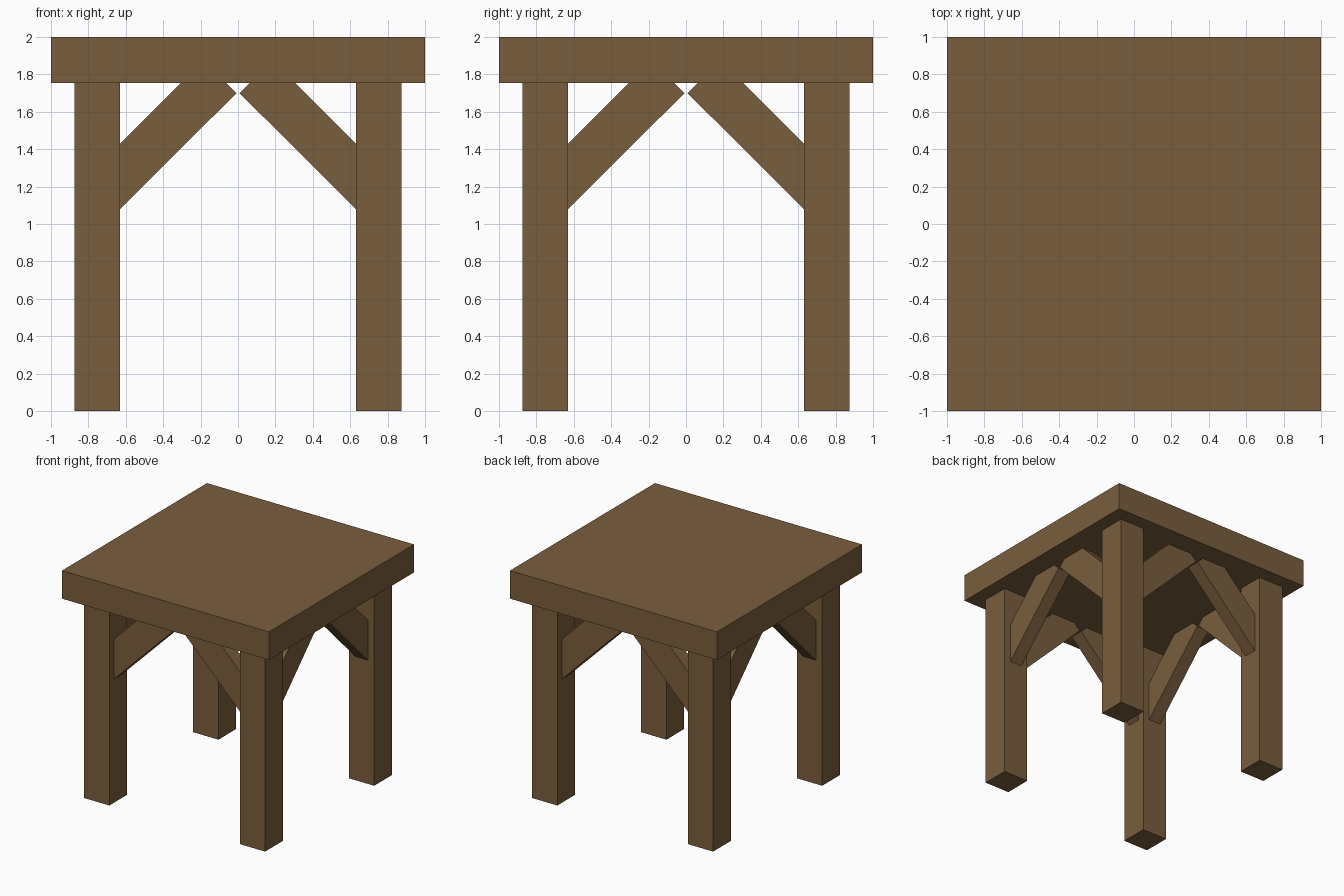
import bpy
import bmesh
from math import pi
from mathutils import Matrix, Vector

cube = bpy.data.objects.get("Cube")
if cube:
    bpy.data.objects.remove(cube, do_unlink=True)

# Single wood colour
wood = bpy.data.materials.new("brown_wood")
wood.use_nodes = True
colour = (0.195, 0.112, 0.047, 1)
wood.diffuse_color = colour
wood.node_tree.nodes["Principled BSDF"].inputs["Base Color"].default_value = colour

UNDERSIDE = 1.755
LEG_IN, LEG_OUT = 0.63, 0.875
LEG_MID = (LEG_IN + LEG_OUT) / 2
BRACE_HALF = 0.06


def add_prism(name, outline, y0, y1, turn=0.0):
    """Extrude an x-z outline from y0 to y1, then turn it about z."""
    bm = bmesh.new()
    face = bm.faces.new([bm.verts.new((x, y0, z)) for x, z in outline])
    grown = bmesh.ops.extrude_face_region(bm, geom=[face])["geom"]
    moved = [v for v in grown if isinstance(v, bmesh.types.BMVert)]
    bmesh.ops.translate(bm, verts=moved, vec=Vector((0, y1 - y0, 0)))
    bmesh.ops.recalc_face_normals(bm, faces=bm.faces)
    bm.transform(Matrix.Rotation(turn, 4, "Z"))
    mesh = bpy.data.meshes.new(name)
    bm.to_mesh(mesh)
    bm.free()
    mesh.materials.append(wood)
    obj = bpy.data.objects.new(name, mesh)
    bpy.context.collection.objects.link(obj)
    return obj


def rectangle(x0, x1, z0, z1):
    return [(x0, z0), (x1, z0), (x1, z1), (x0, z1)]


# Thick square top
add_prism("table_top", rectangle(-1, 1, UNDERSIDE, 2), -1, 1)

# Diagonal brace: cut flush to the leg and top, squared off at its inner end
brace = [(LEG_IN, 1.08), (LEG_IN, 1.43), (0.305, UNDERSIDE),
         (0.063, UNDERSIDE), (0.008, 1.70)]

# Each side carries one leg at its corner and a pair of braces
for i, side in enumerate(("front", "left", "back", "right")):
    turn = i * pi / 2
    add_prism(side + "_corner_leg", rectangle(LEG_IN, LEG_OUT, 0, UNDERSIDE),
              -LEG_OUT, -LEG_IN, turn)
    for label, sign in (("first", -1), ("second", 1)):
        add_prism(f"{side}_{label}_brace", [(sign * x, z) for x, z in brace],
                  -LEG_MID - BRACE_HALF, -LEG_MID + BRACE_HALF, turn)
